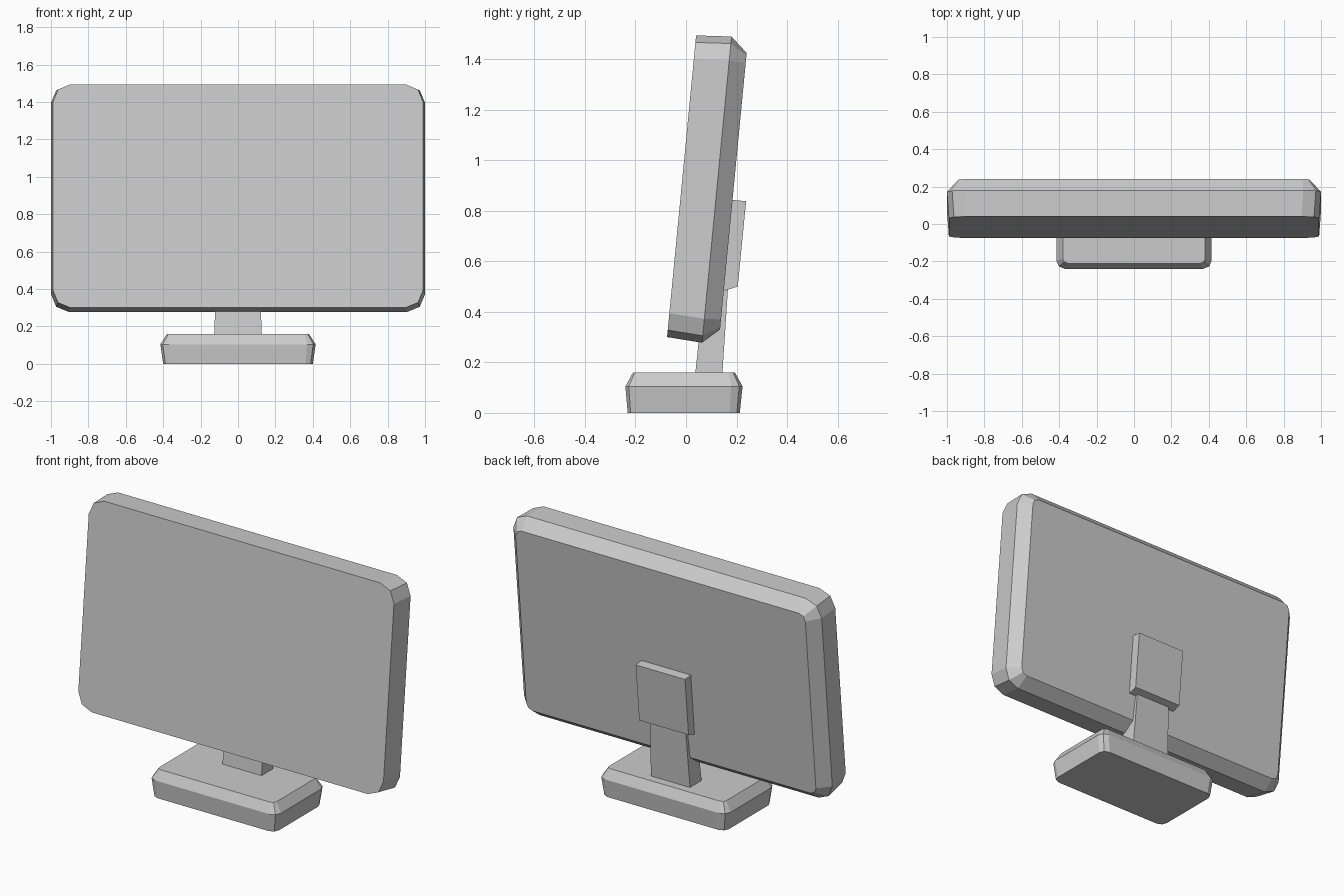
import bpy, bmesh
from math import sin, cos, pi, radians
from mathutils import Matrix

if "Cube" in bpy.data.objects:
    bpy.data.objects.remove(bpy.data.objects["Cube"])


def finish(name, bm, matrix=None):
    if matrix:
        bm.transform(matrix)
    bmesh.ops.recalc_face_normals(bm, faces=bm.faces)
    mesh = bpy.data.meshes.new(name)
    bm.to_mesh(mesh)
    bm.free()
    obj = bpy.data.objects.new(name, mesh)
    bpy.context.collection.objects.link(obj)
    return obj


def rounded_ring(hx, hy, r, z, cy=0.0):
    """Rounded rectangle with two segments per corner."""
    pts = []
    for i, (sx, sy) in enumerate([(1, 1), (-1, 1), (-1, -1), (1, -1)]):
        for k in range(3):
            a = i * pi / 2 + k * pi / 4
            pts.append((sx * (hx - r) + r * cos(a), cy + sy * (hy - r) + r * sin(a), z))
    return pts


def loft(name, rings, matrix=None):
    bm = bmesh.new()
    loops = [[bm.verts.new(p) for p in ring] for ring in rings]
    n = len(loops[0])
    for a, b in zip(loops, loops[1:]):
        for i in range(n):
            j = (i + 1) % n
            bm.faces.new((a[i], a[j], b[j], b[i]))
    bm.faces.new(loops[0])
    bm.faces.new(loops[-1])
    return finish(name, bm, matrix)


def extrude_side(name, profile, half_low, half_high):
    """Extrude a (y, z) profile across x; width varies from lowest to highest point."""
    zs = [p[1] for p in profile]
    lo, hi = min(zs), max(zs)
    bm = bmesh.new()
    sides = []
    for s in (-1, 1):
        sides.append([bm.verts.new((s * (half_low + (half_high - half_low) * (z - lo) / (hi - lo)), y, z))
                      for y, z in profile])
    n = len(profile)
    for i in range(n):
        j = (i + 1) % n
        bm.faces.new((sides[0][i], sides[0][j], sides[1][j], sides[1][i]))
    bm.faces.new(sides[0])
    bm.faces.new(sides[1])
    return finish(name, bm)


# Screen housing: flat front, slightly flared sides, bevelled back, leaning back
# Local z runs from the front towards the viewer, so depth is negative z.
tilt = Matrix.Translation((0, -0.0175, 0.8975)) @ Matrix.Rotation(radians(90 - 5.5), 4, 'X')
loft("screen", [
    rounded_ring(0.99, 0.600, 0.095, 0.0),
    rounded_ring(1.00, 0.609, 0.095, -0.14),
    rounded_ring(0.94, 0.550, 0.04, -0.206),
], tilt)

# Foot: flared sides with a bevelled top
loft("base", [
    rounded_ring(0.40, 0.222, 0.04, 0.0, -0.009),
    rounded_ring(0.415, 0.232, 0.045, 0.105, -0.008),
    rounded_ring(0.38, 0.202, 0.025, 0.16, -0.008),
])

# Leaning neck between foot and mounting plate
extrude_side("neck", [(0.035, 0.14), (0.143, 0.14), (0.168, 0.52), (0.075, 0.52)], 0.128, 0.113)

# Mounting plate on the back of the screen
extrude_side("mount_plate", [(0.12, 0.85), (0.238, 0.838), (0.205, 0.50), (0.155, 0.485), (0.09, 0.49)],
             0.16, 0.16)
